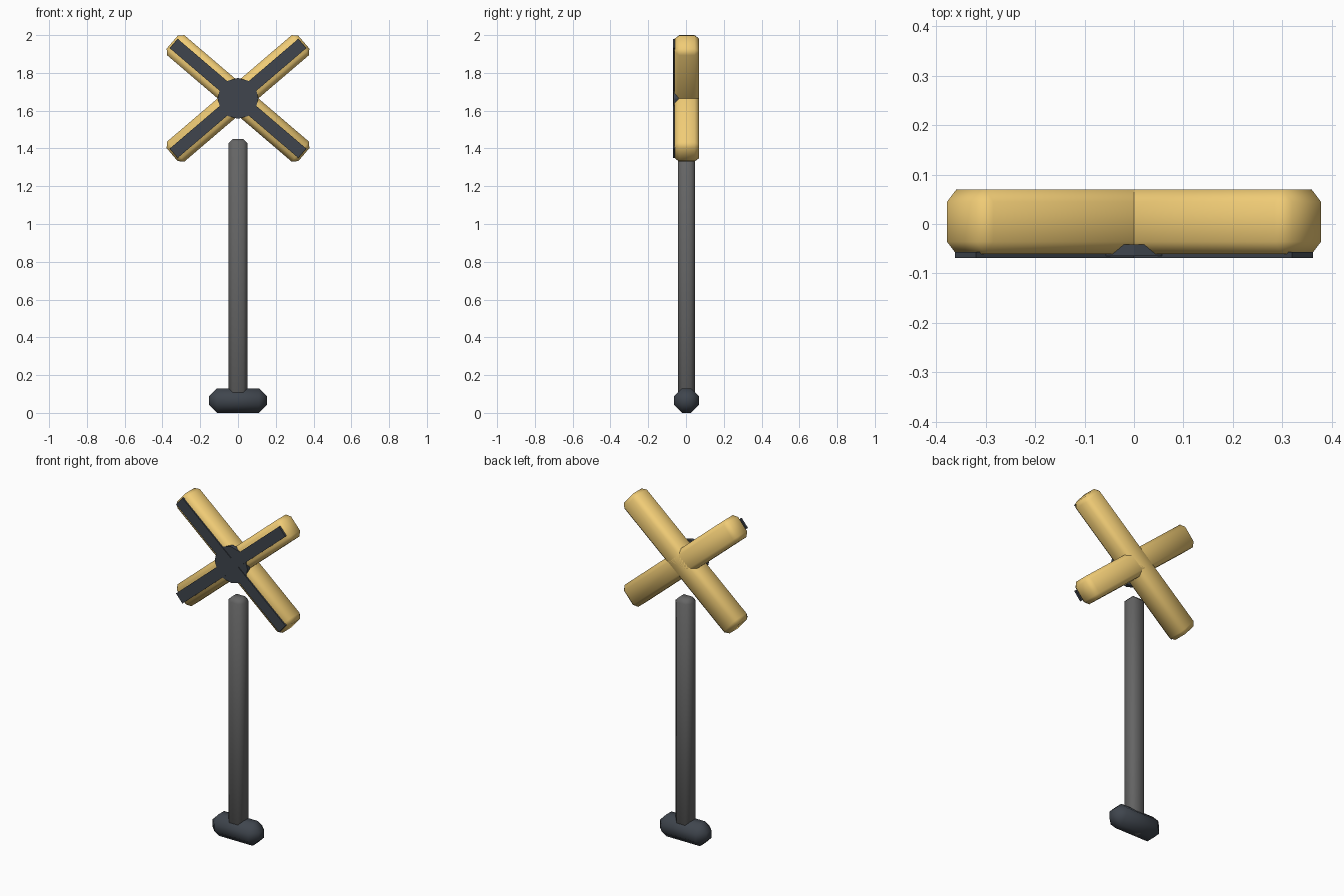
import bpy
from math import radians, pi

if "Cube" in bpy.data.objects:
    bpy.data.objects.remove(bpy.data.objects["Cube"])

YC = 0.003          # depth centre of the post and cross
CROSS_Z = 1.665     # height of the crossing point
ANGLE = 40.5


def material(name, rgb):
    m = bpy.data.materials.new(name)
    m.diffuse_color = (*rgb, 1)
    m.use_nodes = True
    m.node_tree.nodes["Principled BSDF"].inputs["Base Color"].default_value = m.diffuse_color
    return m


yellow = material("yellow_paint", (0.87, 0.60, 0.18))
dark = material("dark_paint", (0.05, 0.06, 0.075))
steel = material("grey_steel", (0.13, 0.13, 0.13))


def finish(obj, name, mat, bevel=0.0):
    obj.name = name
    obj.data.materials.append(mat)
    if bevel:
        mod = obj.modifiers.new("chamfer", 'BEVEL')
        mod.width = bevel
        mod.segments = 1
        mod.limit_method = 'ANGLE'
        bpy.ops.object.modifier_apply(modifier=mod.name)
        bpy.ops.object.shade_smooth_by_angle(angle=radians(50))
    return obj


def box(name, size, loc, mat, bevel=0.0, tilt=0.0):
    bpy.ops.mesh.primitive_cube_add(size=1, location=loc)
    obj = bpy.context.object
    obj.scale = size
    bpy.ops.object.transform_apply(location=False, rotation=False, scale=True)
    obj.rotation_euler = (0, radians(tilt), 0)
    return finish(obj, name, mat, bevel)


# Foot and upright
box("base", (0.306, 0.132, 0.13), (0, YC, 0.065), dark, 0.042)
box("post", (0.10, 0.09, 1.45), (0, YC, 0.725), steel, 0.022)

# Crossed arms with a dark stripe on each front face
for side, tilt in (("rising", -ANGLE), ("falling", ANGLE)):
    box(f"{side}_arm", (0.917, 0.131, 0.14), (0, 0.0045, CROSS_Z), yellow, 0.025, tilt)
    box(f"{side}_stripe", (0.895, 0.012, 0.065), (0, -0.063, CROSS_Z), dark, 0, tilt)

# Hub plate behind the stripes
bpy.ops.mesh.primitive_cylinder_add(vertices=12, radius=0.108, depth=0.024,
                                    location=(0, -0.053, CROSS_Z),
                                    rotation=(pi / 2, 0, 0))
finish(bpy.context.object, "hub_plate", dark)
